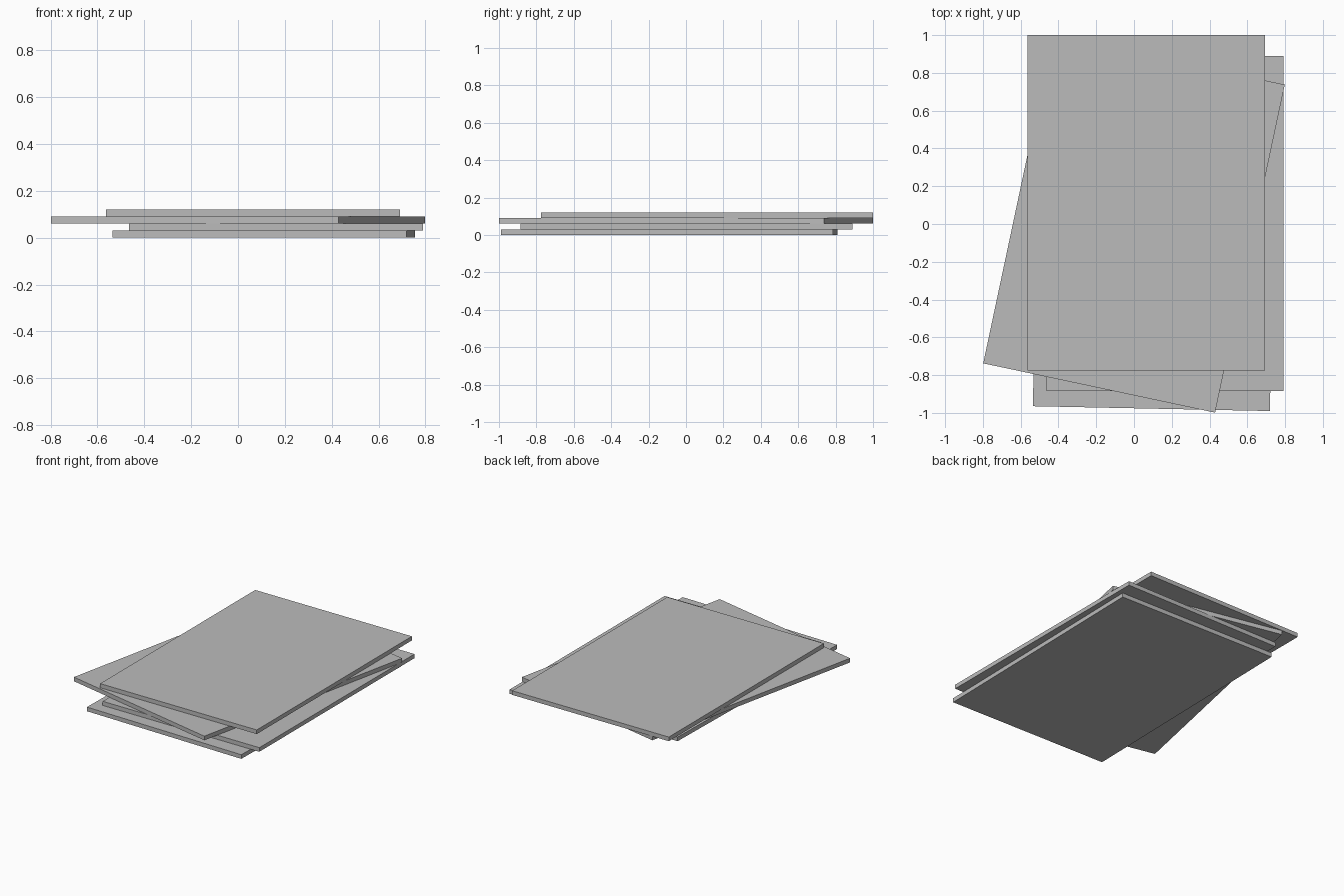
import bpy
from math import radians

default_cube = bpy.data.objects.get("Cube")
if default_cube:
    bpy.data.objects.remove(default_cube, do_unlink=True)

WIDTH, LENGTH, THICKNESS = 1.255, 1.775, 0.03

# Plain grey shared by every sheet
grey = bpy.data.materials.new("plain_grey")
grey.use_nodes = True
colour = (0.5, 0.5, 0.5, 1)
grey.diffuse_color = colour
grey.node_tree.nodes["Principled BSDF"].inputs["Base Color"].default_value = colour


def add_sheet(name, layer, x, y, turn):
    """Add one flat sheet at its layer in the pile."""
    z = (layer + 0.5) * THICKNESS
    bpy.ops.mesh.primitive_cube_add(size=1, location=(x, y, z),
                                    rotation=(0, 0, radians(turn)))
    sheet = bpy.context.object
    sheet.name = name
    sheet.scale = (WIDTH, LENGTH, THICKNESS)
    sheet.data.materials.append(grey)


# Loose pile, bottom to top: name, centre x, centre y, turn in degrees
pile = [
    ("bottom_sheet", 0.11, -0.09, -1.16),
    ("lower_middle_sheet", 0.163, 0.003, 0),
    ("upper_middle_sheet", 0, 0, -12),
    ("top_sheet", 0.065, 0.113, 0),
]
for layer, (name, x, y, turn) in enumerate(pile):
    add_sheet(name, layer, x, y, turn)
